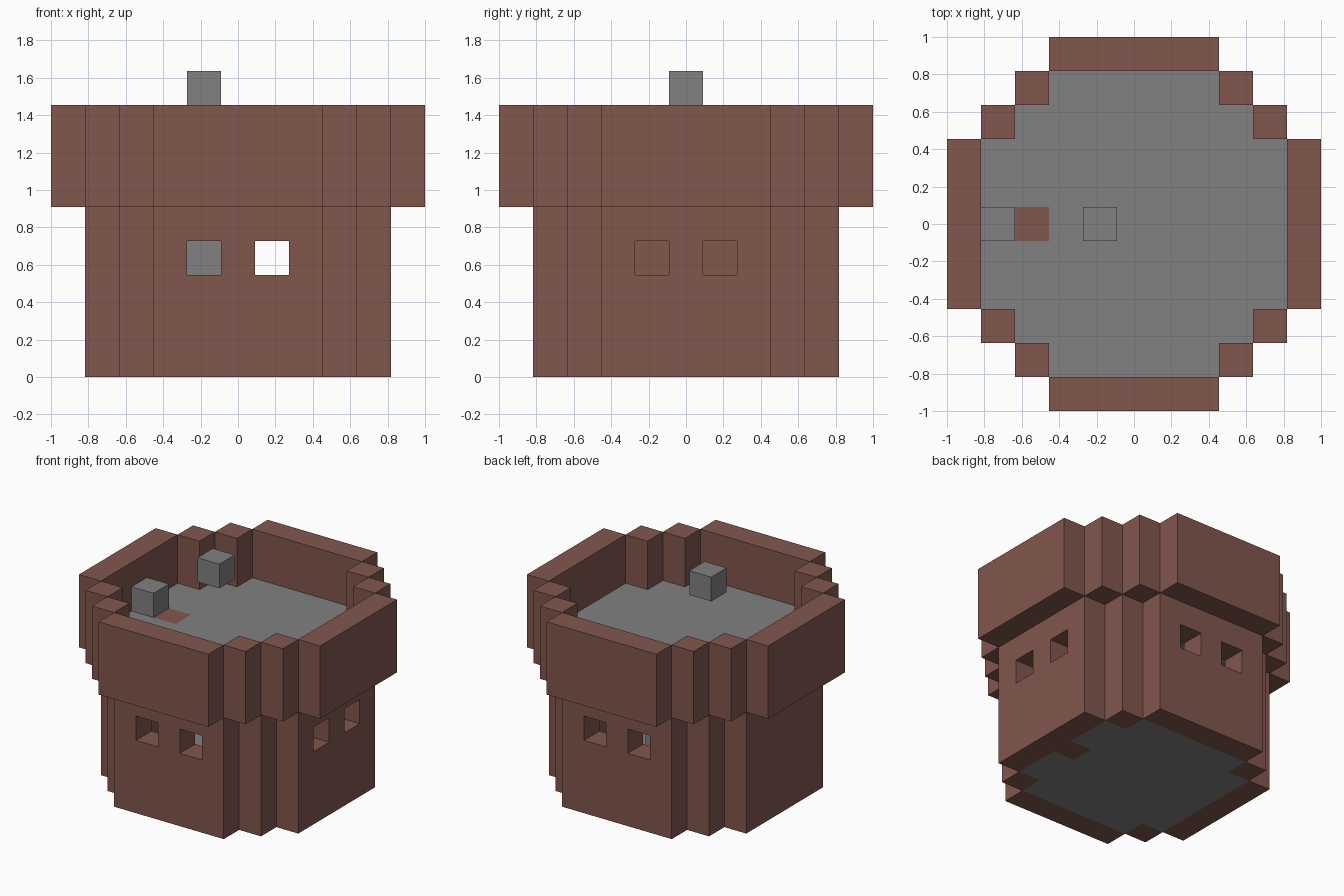
import bpy
import bmesh
from mathutils import Vector

if "Cube" in bpy.data.objects:
    bpy.data.objects.remove(bpy.data.objects["Cube"], do_unlink=True)

U = 2 / 11  # one building block


def material(name, rgb):
    mat = bpy.data.materials.new(name)
    mat.use_nodes = True
    color = (*rgb, 1)
    mat.diffuse_color = color
    mat.node_tree.nodes["Principled BSDF"].inputs["Base Color"].default_value = color
    return mat


BRICK = material("brown brick", (0.22, 0.095, 0.075))
STONE = material("grey stone", (0.22, 0.22, 0.22))


def finish(name, bm, mats):
    bmesh.ops.recalc_face_normals(bm, faces=bm.faces)
    bmesh.ops.scale(bm, vec=(U, U, U), verts=bm.verts)
    mesh = bpy.data.meshes.new(name)
    bm.to_mesh(mesh)
    bm.free()
    for mat in mats:
        mesh.materials.append(mat)
    obj = bpy.data.objects.new(name, mesh)
    bpy.context.collection.objects.link(obj)
    return obj


def box(name, center, size, mat):
    """Box in block units, centred on x and y and standing on center z."""
    bm = bmesh.new()
    bmesh.ops.create_cube(bm, size=1)
    bmesh.ops.scale(bm, vec=size, verts=bm.verts)
    lift = Vector(center) + Vector((0, 0, size[2] / 2))
    bmesh.ops.translate(bm, vec=lift, verts=bm.verts)
    return finish(name, bm, [mat])


def cut(obj, cutter):
    mod = obj.modifiers.new("window", "BOOLEAN")
    mod.operation = "DIFFERENCE"
    mod.solver = "EXACT"
    mod.object = cutter
    bpy.context.view_layer.objects.active = obj
    bpy.ops.object.modifier_apply(modifier=mod.name)
    bpy.data.objects.remove(cutter, do_unlink=True)


def slab(name, reach, corner, z, brick_cell):
    """Stepped round floor, one block thick, with one brick tile."""
    bm = bmesh.new()
    n = 2 * reach + 1
    bmesh.ops.create_grid(bm, x_segments=n, y_segments=n, size=n / 2)
    outside = []
    for f in bm.faces:
        c = f.calc_center_median()
        cell = (round(c.x), round(c.y))
        if abs(cell[0]) + abs(cell[1]) > corner:
            outside.append(f)
        f.material_index = int(cell == brick_cell)
    bmesh.ops.delete(bm, geom=outside, context="FACES")
    ext = bmesh.ops.extrude_face_region(bm, geom=bm.faces[:], use_keep_orig=True)
    top = [v for v in ext["geom"] if isinstance(v, bmesh.types.BMVert)]
    bmesh.ops.translate(bm, vec=(0, 0, 1), verts=top)
    bmesh.ops.translate(bm, vec=(0, 0, z), verts=bm.verts)
    return finish(name, bm, [STONE, BRICK])


# Lower walls and overhanging parapet walls on the four sides
SIDES = {"front": (0, -1), "back": (0, 1), "left": (1, 0), "right": (-1, 0)}
for side, (dx, dy) in SIDES.items():
    span = (5 if dy else 1, 5 if dx else 1)
    wall = box(side + "_wall", (4 * dx, 4 * dy, 0), (*span, 5), BRICK)
    box(side + "_parapet", (5 * dx, 5 * dy, 5), (*span, 3), BRICK)
    if side != "right":
        # Pair of square windows
        for s in (-1, 1):
            at = (4 * dx + s * abs(dy), 4 * dy + s * abs(dx), 3)
            depth = (3 if dx else 1, 3 if dy else 1, 1)
            cut(wall, box("window_cutter", at, depth, BRICK))

# Stepped corners
for sx, xname in ((-1, "right"), (1, "left")):
    for sy, yname in ((-1, "front"), (1, "back")):
        corner = yname + "_" + xname
        box(corner + "_pillar", (3 * sx, 3 * sy, 0), (1, 1, 5), BRICK)
        box(corner + "_parapet_step_a", (3 * sx, 4 * sy, 5), (1, 1, 3), BRICK)
        box(corner + "_parapet_step_b", (4 * sx, 3 * sy, 5), (1, 1, 3), BRICK)

# Ground floor and roof deck
slab("ground_floor", 3, 5, 0, (3, 0))
slab("roof_deck", 4, 6, 5, (-3, 0))

# Staircase rising inside towards the right wall
for i in range(4):
    box("stair_step", (1 - i, 0, 1 + i), (1, 1, 1), STONE)

# Loose stone blocks above the deck
box("deck_block", (-4, 0, 6), (1, 1, 1), STONE)
box("floating_block", (-1, 0, 8), (1, 1, 1), STONE)
